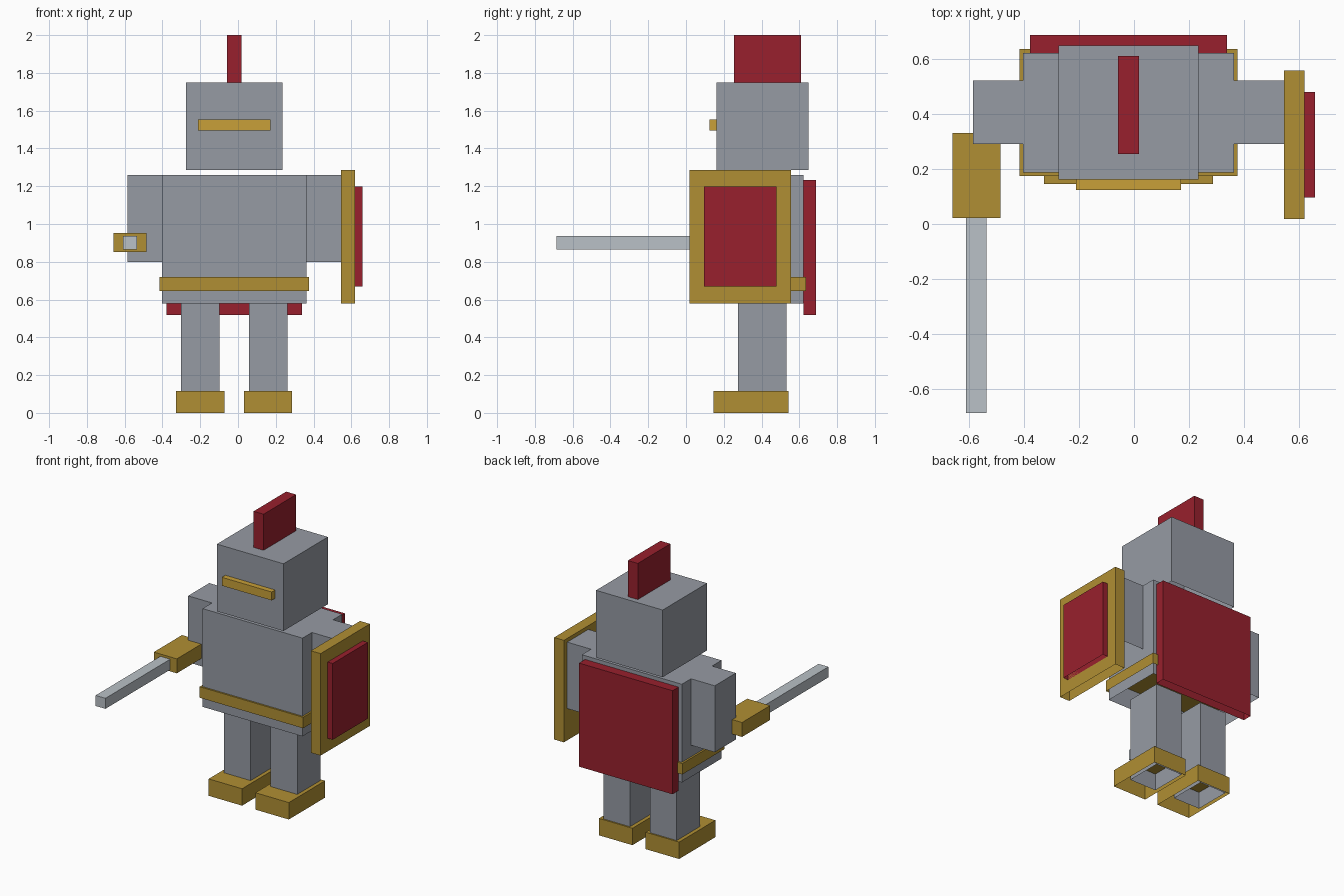
import bpy
import bmesh

if "Cube" in bpy.data.objects:
    bpy.data.objects.remove(bpy.data.objects["Cube"])

CX = -0.02  # the body's own centre line


def to_linear(c):
    c /= 255
    return c / 12.92 if c <= 0.04045 else ((c + 0.055) / 1.055) ** 2.4


def material(name, r, g, b):
    m = bpy.data.materials.new(name)
    m.diffuse_color = (to_linear(r), to_linear(g), to_linear(b), 1)
    m.use_nodes = True
    m.node_tree.nodes["Principled BSDF"].inputs["Base Color"].default_value = m.diffuse_color
    return m


steel = material("steel grey", 150, 155, 164)
gold = material("dull gold", 176, 143, 51)
bright_gold = material("bright gold", 200, 160, 56)
red = material("deep red", 152, 32, 45)
silver = material("pale silver", 186, 193, 199)


def box(name, mat, x, y, z):
    """Box shell between the given limits, open underneath."""
    bm = bmesh.new()
    bmesh.ops.create_cube(bm, size=1)
    for v in bm.verts:
        for axis, (lo, hi) in enumerate((x, y, z)):
            v.co[axis] = lo if v.co[axis] < 0 else hi
    bm.normal_update()
    under = [f for f in bm.faces if f.normal.z < -0.5]
    bmesh.ops.delete(bm, geom=under, context='FACES')
    mesh = bpy.data.meshes.new(name)
    bm.to_mesh(mesh)
    bm.free()
    mesh.materials.append(mat)
    ob = bpy.data.objects.new(name, mesh)
    bpy.context.collection.objects.link(ob)
    return ob


def pair(name, mat, near, far, y, z):
    """Left and right boxes, mirrored about the body's centre line."""
    box(name + "_right", mat, (CX + near, CX + far), y, z)
    box(name + "_left", mat, (CX - far, CX - near), y, z)


def centred(name, mat, half, y, z):
    box(name, mat, (CX - half, CX + half), y, z)


# Head
centred("helmet", steel, 0.255, (0.162, 0.648), (1.285, 1.75))
centred("visor_slot", bright_gold, 0.191, (0.124, 0.162), (1.494, 1.552))
centred("crest", red, 0.038, (0.254, 0.61), (1.75, 2.0))

# Body
centred("torso", steel, 0.383, (0.187, 0.621), (0.58, 1.26))
centred("belt", gold, 0.396, (0.175, 0.635), (0.644, 0.72))
centred("cape", red, 0.358, (0.621, 0.687), (0.517, 1.234))

# Limbs
pair("arm", steel, 0.383, 0.565, (0.29, 0.521), (0.8, 1.26))
pair("leg", steel, 0.077, 0.281, (0.276, 0.532), (0.0, 0.58))
pair("boot", gold, 0.051, 0.307, (0.146, 0.542), (0.0, 0.117))

# Sword
box("sword_grip", gold, (-0.66, -0.484), (0.022, 0.33), (0.853, 0.953))
box("sword_blade", silver, (-0.61, -0.535), (-0.686, 0.022), (0.864, 0.937))

# Shield
box("shield", gold, (0.545, 0.62), (0.018, 0.557), (0.58, 1.286))
box("shield_panel", red, (0.62, 0.658), (0.096, 0.48), (0.67, 1.198))
